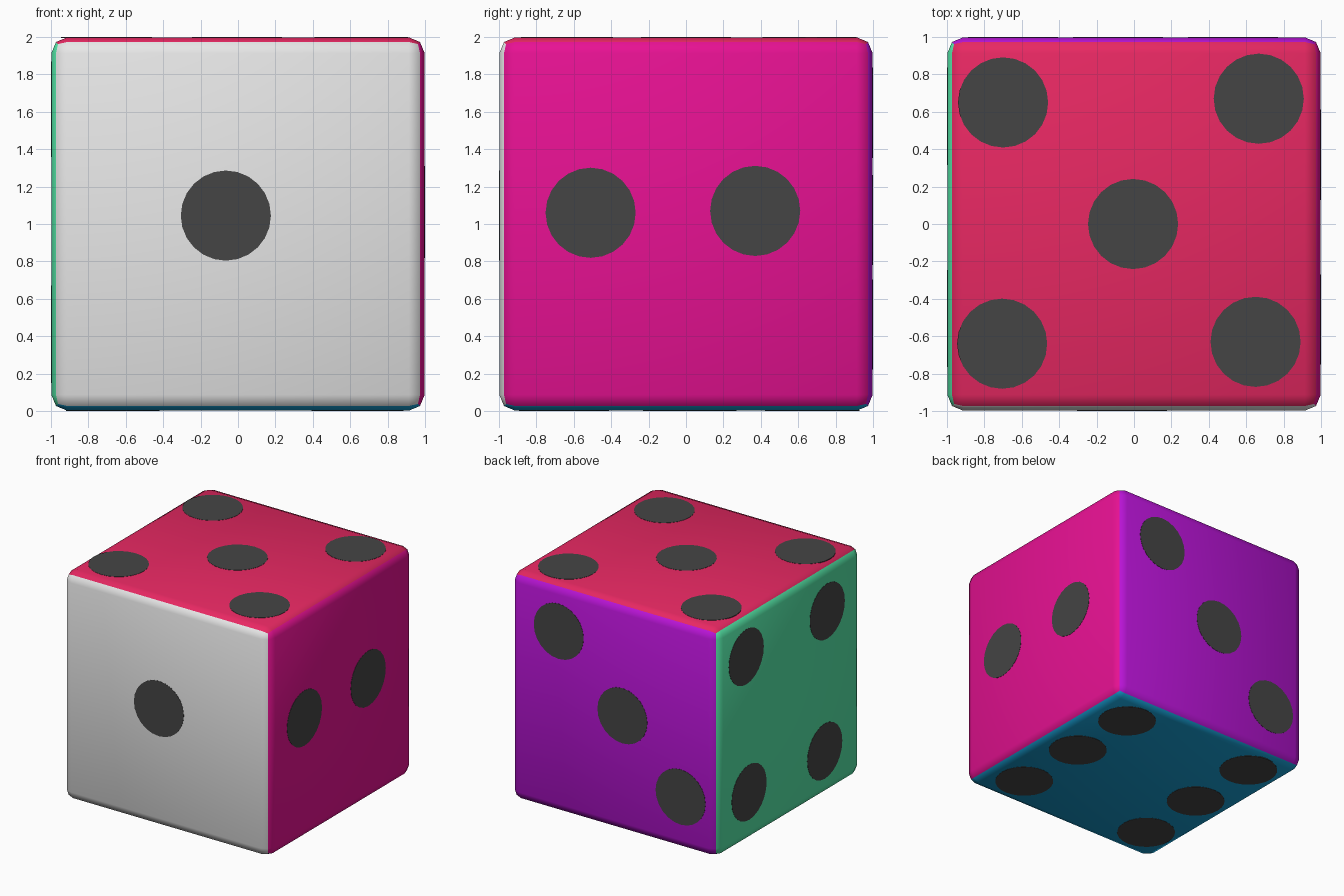
import bpy, bmesh
from mathutils import Vector

if "Cube" in bpy.data.objects:
    bpy.data.objects.remove(bpy.data.objects["Cube"])

HALF = 0.998      # body half size; the spots rise to exactly 1.0
RADIUS = 0.241

def material(name, rgb):
    m = bpy.data.materials.new(name)
    m.diffuse_color = (*rgb, 1)
    m.use_nodes = True
    m.node_tree.nodes["Principled BSDF"].inputs["Base Color"].default_value = m.diffuse_color
    return m

# One colour and one spot layout per side: normal, horizontal axis, vertical axis, spots
X, Y, Z = Vector((1, 0, 0)), Vector((0, 1, 0)), Vector((0, 0, 1))
sides = [
    ("front", "white", (.80, .80, .80), -Y, X, Z, [(-.065, .045)]),
    ("right", "pink", (.80, .0056, .29), X, Y, Z, [(-.51, .06), (.37, .07)]),
    ("back", "purple", (.49, .007, .68), Y, X, Z,
     [(.53, .595), (-.085, .022), (-.647, -.537)]),
    ("left", "green", (.09, .80, .39), -X, Y, Z,
     [(.595, .627), (-.523, .60), (.556, -.57), (-.488, -.61)]),
    ("top", "red", (.80, .021, .123), Z, X, Y,
     [(-.70, .65), (.667, .67), (-.005, 0), (-.705, -.64), (.65, -.63)]),
    ("bottom", "blue", (.008, .34, .65), -Z, X, Y,
     [(.633, .664), (.635, .03), (.644, -.652), (-.665, .686), (-.66, .01), (-.678, -.652)]),
]
dark = material("dark grey", (.059, .059, .059))

# Body: cube with softly rounded edges, each face coloured by its main direction
bm = bmesh.new()
bmesh.ops.create_cube(bm, size=2 * HALF)
bmesh.ops.bevel(bm, geom=bm.edges[:], offset=0.085, segments=2, profile=0.5, affect='EDGES')
bm.normal_update()
for f in bm.faces:
    f.smooth = True
    f.material_index = max(range(6), key=lambda i: f.normal.dot(sides[i][3]))
mesh = bpy.data.meshes.new("die_body")
bm.to_mesh(mesh)
bm.free()
for s in sides:
    mesh.materials.append(material(s[1], s[2]))
body = bpy.data.objects.new("die_body", mesh)
body.location.z = 1
bpy.context.collection.objects.link(body)

# Spots: very thin round plates on each side
for name, _, _, n, u, v, spots in sides:
    for i, (a, b) in enumerate(spots, 1):
        bpy.ops.mesh.primitive_cylinder_add(
            vertices=24, radius=RADIUS, depth=0.006,
            location=n * 0.997 + u * a + v * b + Z,
            rotation=n.to_track_quat('Z', 'Y').to_euler())
        spot = bpy.context.object
        spot.name = f"{name}_spot_{i}"
        spot.data.materials.append(dark)
